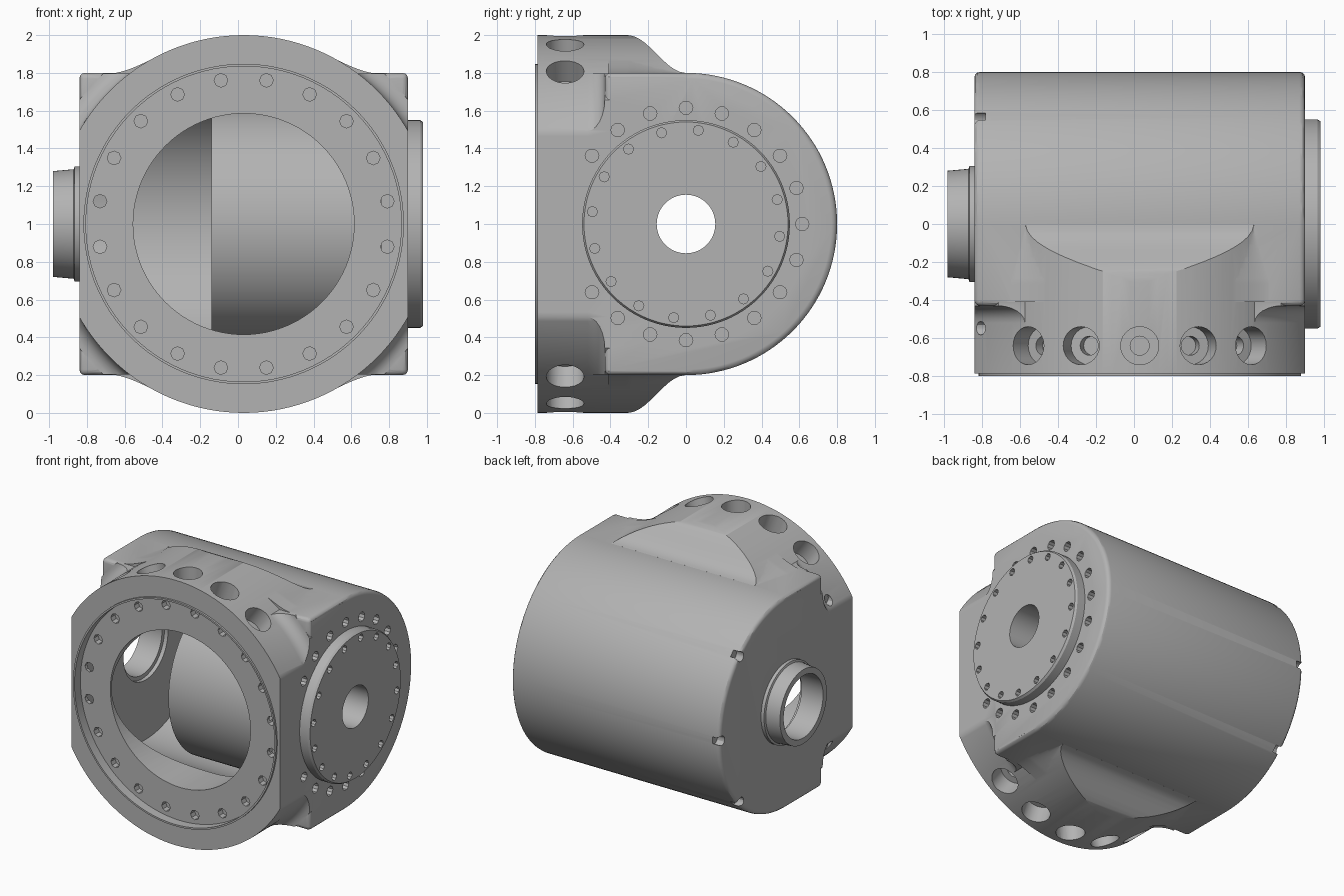
import bpy
import bmesh
from math import radians, sin, cos, pi, sqrt
from mathutils import Vector, Matrix

cube = bpy.data.objects.get("Cube")
if cube:
    bpy.data.objects.remove(cube, do_unlink=True)

grey = bpy.data.materials.new("machined grey")
grey.use_nodes = True
grey.diffuse_color = (0.45, 0.45, 0.45, 1)
grey.node_tree.nodes["Principled BSDF"].inputs["Base Color"].default_value = (0.45, 0.45, 0.45, 1)

X, Y, Z = Vector((1, 0, 0)), Vector((0, 1, 0)), Vector((0, 0, 1))
HUB = Vector((0, 0, 1))            # centre of the cross axis
FACE = Vector((0.03, 0, 1))        # centre of the front flange
X0, X1 = -0.84, 0.90               # end faces of the housing
SHOULDER = -0.43                   # front of the barrel's corners
ROUND = 0.03                       # rounding of the barrel's edges
RECESS = -0.73                     # sunken bolting face inside the flange lip


def finish(bm, name):
    bmesh.ops.remove_doubles(bm, verts=bm.verts, dist=1e-5)
    bmesh.ops.recalc_face_normals(bm, faces=bm.faces)
    mesh = bpy.data.meshes.new(name)
    bm.to_mesh(mesh)
    bm.free()
    mesh.materials.append(grey)
    obj = bpy.data.objects.new(name, mesh)
    bpy.context.collection.objects.link(obj)
    return obj


def add_lathe(bm, profile, axis, centre, seg):
    """Spin (radius, distance along axis) points into a solid."""
    place = Matrix.Translation(centre) @ axis.to_track_quat('Z', 'Y').to_matrix().to_4x4()
    verts = [bm.verts.new(place @ Vector((r, 0, h))) for r, h in profile]
    edges = [bm.edges.new(pair) for pair in zip(verts, verts[1:])]
    bmesh.ops.spin(bm, geom=verts + edges, cent=centre, axis=axis,
                   angle=2 * pi, steps=seg, use_duplicate=False)


def lathe(name, profile, axis, centre, seg=96):
    bm = bmesh.new()
    add_lathe(bm, profile, axis, centre, seg)
    return finish(bm, name)


def rod(r, a, b):
    return [(0, a), (r, a), (r, b), (0, b)]


def apply_modifiers(obj):
    graph = bpy.context.evaluated_depsgraph_get()
    mesh = bpy.data.meshes.new_from_object(obj.evaluated_get(graph))
    obj.modifiers.clear()
    obj.data = mesh


def combine(obj, other, operation):
    mod = obj.modifiers.new("combine", 'BOOLEAN')
    mod.operation, mod.solver, mod.object = operation, 'EXACT', other
    apply_modifiers(obj)
    bpy.data.objects.remove(other, do_unlink=True)


def ring_point(radius, degrees):
    return radius * cos(radians(degrees)), radius * sin(radians(degrees))


def extruded_verts(bm, faces):
    grown = bmesh.ops.extrude_face_region(bm, geom=faces)
    return [g for g in grown["geom"] if isinstance(g, bmesh.types.BMVert)]


def prism(name, outline):
    """Side outline of (y, z) points drawn out over the housing's length."""
    bm = bmesh.new()
    end = bm.faces.new([bm.verts.new((X0, y, z)) for y, z in outline])
    bmesh.ops.translate(bm, vec=X * (X1 - X0), verts=extruded_verts(bm, [end]))
    return finish(bm, name)


# Housing: D-shaped barrel lying along x, with rounded edges
arc = [(0.8 * cos(t), 1 + 0.8 * sin(t)) for t in (pi * (i / 64 - 0.5) for i in range(65))]
housing = prism("housing", [(SHOULDER, 0.2)] + arc + [(SHOULDER, 1.8)])
round_edges = housing.modifiers.new("round", 'BEVEL')
round_edges.width, round_edges.segments = ROUND, 3
round_edges.angle_limit = radians(40)
apply_modifiers(housing)


def slope(y):
    """Height of the S-shaped ramp from flange down to barrel."""
    return 0.9 + 0.1 * cos(pi * min(max((y + 0.31) / 0.31, 0), 1))


# Front flange: round, flat on two sides, ramped at the back
flange = lathe("flange", [(0, -0.8), (0.848, -0.8), (0.848, -0.785), (1, -0.785), (1, 0.2), (0, 0.2)],
               Y, FACE, 128)
ramp = [(y, slope(y)) for y in (-0.31 + 0.0305 * i for i in range(11))]
top = [(-1, 1.2), (-0.31, 1.2)] + ramp
flange_trim = prism("flange_trim", [(y, 1 + h) for y, h in top] + [(y, 1 - h) for y, h in top[::-1]])
combine(flange, flange_trim, 'INTERSECT')
combine(housing, flange, 'UNION')

# Hollow fillet from the flange out to the barrel's front corners
R = 0.09
flare = [(1 + R - R * cos(radians(a)), SHOULDER - R + R * sin(radians(a))) for a in range(0, 91, 15)]
corners = lathe("corner_fillet", [(0, SHOULDER - R)] + flare + [(1 + R, -0.4), (0, -0.4)], Y, FACE, 128)
combine(corners, prism("corner_trim", [(-1, 0.203), (0, 0.203), (0, 1.797), (-1, 1.797)]), 'INTERSECT')
combine(housing, corners, 'UNION')


def fillet_height(x, y):
    """Soft maximum of the flange and barrel heights above the axis."""
    a = min(sqrt(max(1 - (x - FACE.x) ** 2, 0)), slope(y))
    inset = max(ROUND - min(x - X0, X1 - x), 0)
    b = 0.8 - ROUND + sqrt(ROUND ** 2 - inset ** 2)
    k = 0.1 * min(max(-y / 0.3, 0.01), 1)
    h = max(k - abs(a - b), 0)
    return max(a, b) + h * h / (4 * k) - 0.003


# Cast fillets between flange and barrel, above and below
for side in (1, -1):
    bm = bmesh.new()
    bmesh.ops.create_grid(bm, x_segments=72, y_segments=32, size=0.5)
    for v in bm.verts:
        x = FACE.x + v.co.x * (X1 - X0 - 0.004)
        y = -0.21 + v.co.y * 0.4
        v.co = (x, y, 1 + side * fillet_height(x, y))
    for v in extruded_verts(bm, bm.faces[:]):
        v.co.z = 1 + side * 0.3
    combine(housing, finish(bm, "fillet"), 'UNION')

# Recessed face, front bore, hollow chamber and openings in both end walls
for profile, axis, centre in (
        (rod(0.835, -1, RECESS), Y, FACE),
        (rod(0.585, -1, -0.2), Y, FACE),
        (rod(0.715, -0.77, 0.76), X, HUB),
        (rod(0.265, -1, -0.6), X, HUB),
        (rod(0.51, 0.7, 1), X, HUB)):
    combine(housing, lathe("cutter", profile, axis, centre), 'DIFFERENCE')

# Bolt holes of the housing
bm = bmesh.new()
for i in range(20):
    u, v = ring_point(0.77, 9 + 18 * i)
    add_lathe(bm, rod(0.036, -0.9, RECESS + 0.05), Y, FACE + X * u + Z * v, 8)
    if abs(i - 10) > 1:
        u, v = ring_point(0.615, 18 * i)
        add_lathe(bm, rod(0.036, 0.84, 1), X, HUB + Y * u + Z * v, 10)
for side in (90, 270):
    for step in range(-2, 3):
        u, v = ring_point(1, side + 18 * step)
        bore = [(0, 0.8), (0.05, 0.8), (0.05, 0.86), (0.1, 0.86), (0.1, 1.1), (0, 1.1)]
        add_lathe(bm, bore, Vector((u, 0, v)), FACE - Y * 0.64, 24)
for angle in (-135, -45, 0, 45, 135):
    u, v = ring_point(0.775, angle)
    add_lathe(bm, rod(0.036, -0.95, -0.78), X, HUB + Y * u + Z * v, 12)
combine(housing, finish(bm, "hole_cutters"), 'DIFFERENCE')

# Rotor inside the chamber, ending in the round output boss
core = [(0.155, -0.14), (0.63, -0.14), (0.63, 0.755), (0.5, 0.755), (0.5, 0.9),
        (0.55, 0.9), (0.55, 0.965), (0.54, 0.98), (0.155, 0.98), (0.155, -0.14)]
rotor = lathe("rotor_and_boss", core, X, HUB)
bm = bmesh.new()
for i in range(16):
    u, v = ring_point(0.5, 15 + 22.5 * i)
    add_lathe(bm, rod(0.027, 0.94, 1.1), X, HUB + Y * u + Z * v, 8)
combine(rotor, finish(bm, "boss_hole_cutters"), 'DIFFERENCE')

# Short collar on the opposite end
collar = lathe("collar", [(0.235, -0.8), (0.305, -0.8), (0.305, -0.865), (0.29, -0.87),
                          (0.28, -0.98), (0.235, -0.98), (0.235, -0.8)], X, HUB, 64)

# Smooth curved walls, crisp edges
bpy.ops.object.select_all(action='DESELECT')
for obj in (housing, rotor, collar):
    obj.select_set(True)
    bpy.context.view_layer.objects.active = obj
bpy.ops.object.shade_smooth_by_angle(angle=radians(30))
